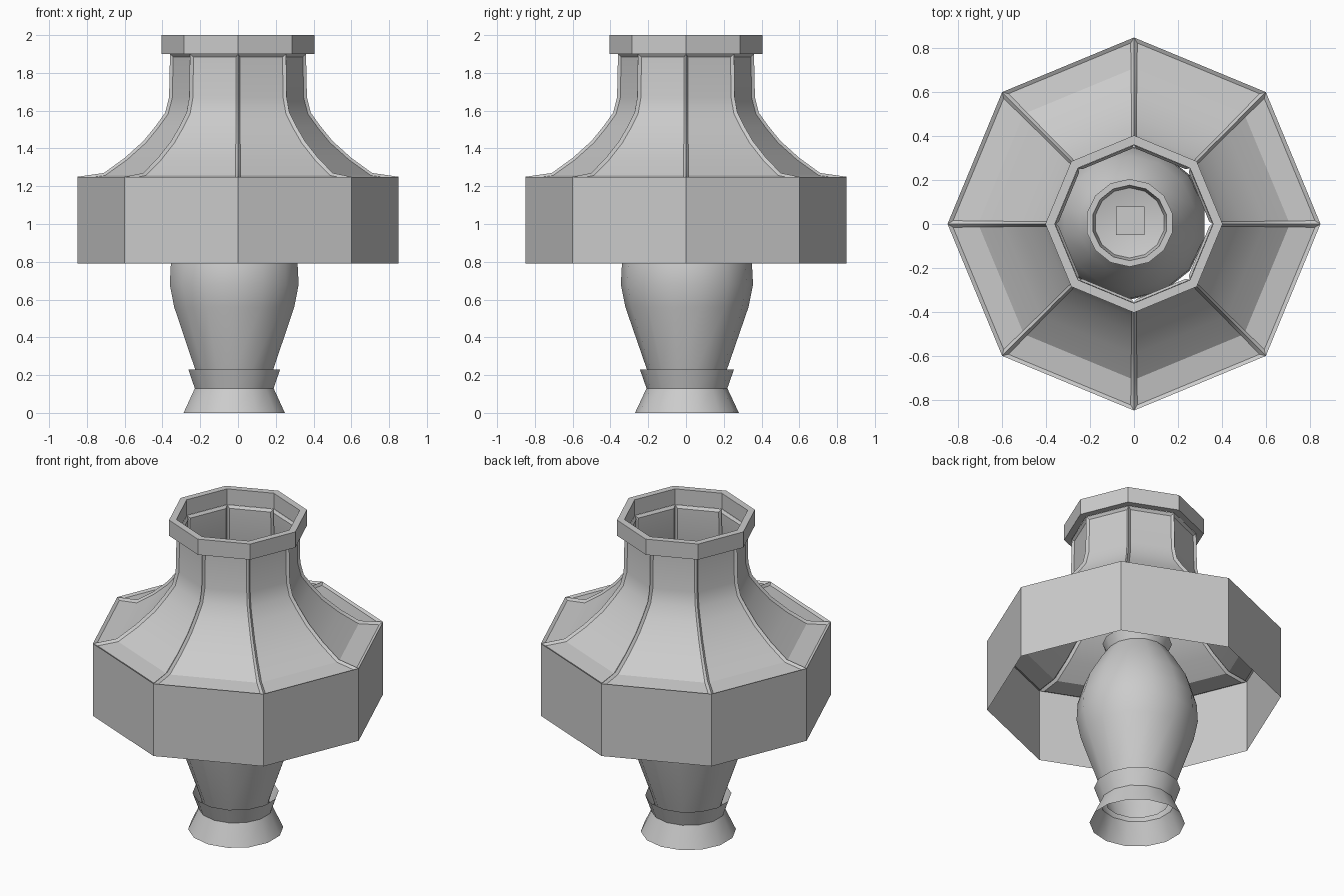
import bpy
import bmesh
import math

cube = bpy.data.objects.get("Cube")
if cube:
    bpy.data.objects.remove(cube, do_unlink=True)

GREY = (0.6, 0.6, 0.6, 1.0)
grey = bpy.data.materials.new("plain_grey")
grey.use_nodes = True
grey.diffuse_color = GREY
grey.node_tree.nodes["Principled BSDF"].inputs["Base Color"].default_value = GREY


def finish(name, bm, centre=(0, 0, 0), smooth=None):
    mesh = bpy.data.meshes.new(name)
    bm.to_mesh(mesh)
    bm.free()
    mesh.materials.append(grey)
    obj = bpy.data.objects.new(name, mesh)
    bpy.context.collection.objects.link(obj)
    obj.location = centre
    if smooth:
        bpy.ops.object.select_all(action="DESELECT")
        obj.select_set(True)
        bpy.context.view_layer.objects.active = obj
        bpy.ops.object.shade_smooth_by_angle(angle=math.radians(smooth))
    return obj


def lathe(profile, sides, start=math.pi / 2, closed=False):
    """Spin a (radius, height) profile; also return its faces grouped by side."""
    bm = bmesh.new()
    rings = []
    for k in range(sides):
        a = start + 2 * math.pi * k / sides
        rings.append([bm.verts.new((r * math.cos(a), r * math.sin(a), z))
                      for r, z in profile])
    count = len(profile)
    groups = []
    for k in range(sides):
        a, b = rings[k], rings[(k + 1) % sides]
        group = []
        for i in range(count if closed else count - 1):
            j = (i + 1) % count
            group.append(bm.faces.new((a[i], b[i], b[j], a[j])))
        groups.append(group)
    bm.normal_update()
    return bm, groups


# Curved shade with a recessed panel framed by ribs on each side
shade_curve = [(0.85, 1.25), (0.71, 1.27), (0.60, 1.35), (0.50, 1.44),
               (0.435, 1.52), (0.385, 1.59), (0.365, 1.67), (0.36, 1.90)]
bm, panels = lathe(shade_curve, 8)
for panel in panels:
    bmesh.ops.inset_region(bm, faces=panel, thickness=0.016, depth=-0.012,
                           use_boundary=True, use_even_offset=True)
finish("shade_panels", bm, smooth=25)

# Straight skirt under the shade
bm, _ = lathe([(0.85, 0.79), (0.85, 1.25)], 8)
finish("shade_skirt", bm)

# Collar ring on top of the neck
bm, _ = lathe([(0.404, 1.90), (0.404, 2.0), (0.361, 2.0), (0.361, 1.90)], 8, closed=True)
finish("shade_collar", bm)

# Vase-shaped stand, slightly off the shade axis
AXIS = (-0.02, 0.005, 0)
bm, _ = lathe([(0.185, 0.14), (0.212, 0.23), (0.326, 0.56), (0.35, 0.68), (0.344, 0.79),
               (0.305, 0.92), (0.23, 1.05), (0.175, 1.13)], 14)
finish("vase_body", bm, AXIS, smooth=35)

# Lip with a thin rim and a shallow cap inside
bm, _ = lathe([(0.175, 1.13), (0.20, 1.19), (0.172, 1.19), (0.16, 1.14),
               (0.08, 1.12), (0.001, 1.12)], 14)
finish("vase_lip", bm, AXIS, smooth=35)

# Flared foot and the open cup above it
for name, profile in (("foot", [(0.275, 0.0), (0.214, 0.13)]),
                      ("foot_cup", [(0.214, 0.13), (0.249, 0.23)])):
    bm, _ = lathe(profile, 14)
    finish(name, bm, AXIS, smooth=35)

# Square lamp socket in the mouth of the vase
bm = bmesh.new()
bmesh.ops.create_cube(bm, size=0.13)
finish("lamp_socket", bm, (-0.017, 0.015, 1.17))
